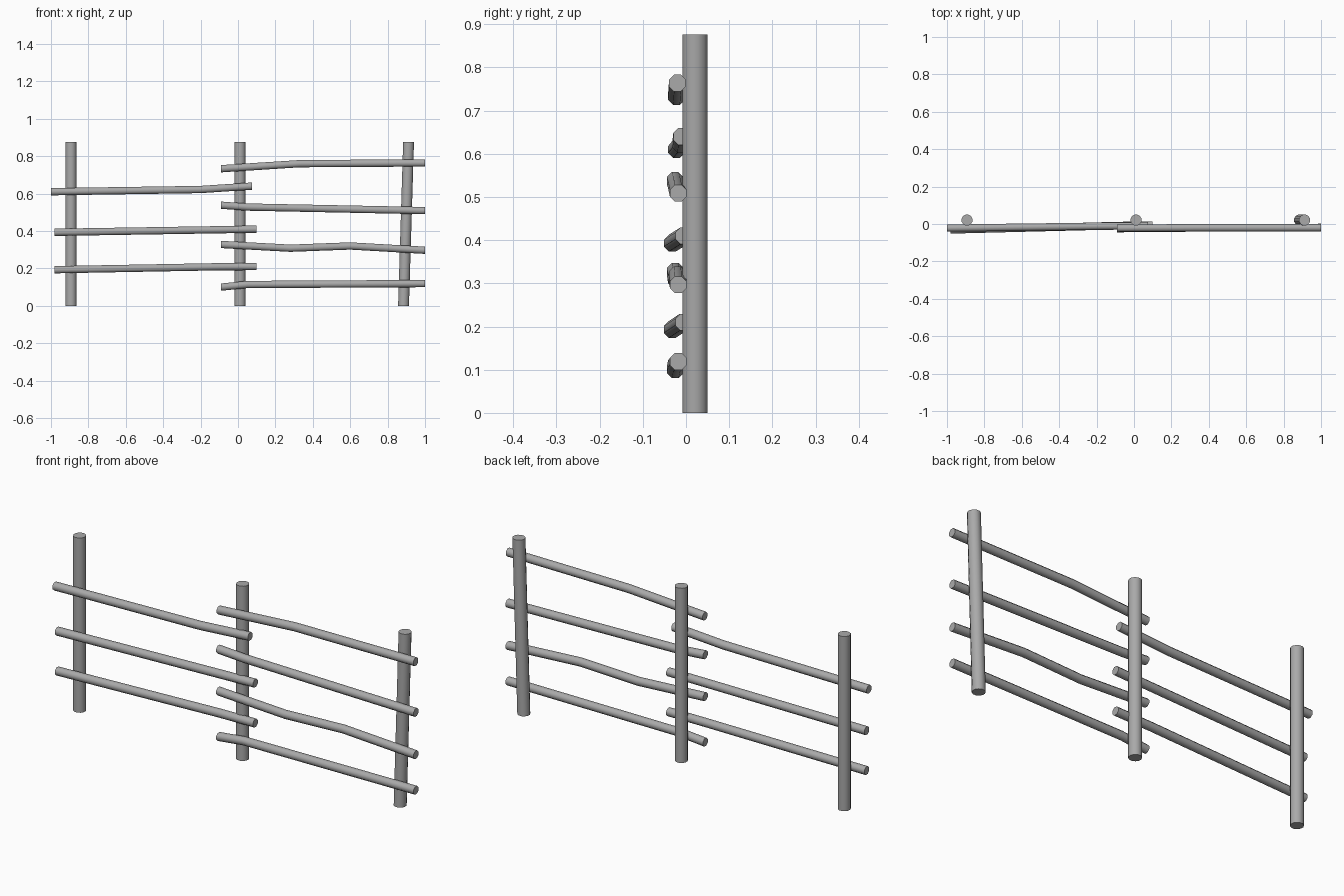
import bpy, bmesh, math
from mathutils import Vector

cube = bpy.data.objects.get("Cube")
if cube:
    bpy.data.objects.remove(cube, do_unlink=True)

GREY = (0.4, 0.4, 0.4, 1.0)
mat = bpy.data.materials.new("plain_grey")
mat.use_nodes = True
mat.diffuse_color = GREY
mat.node_tree.nodes["Principled BSDF"].inputs["Base Color"].default_value = GREY


def pole(name, points, radius, sides, u, v):
    """Capped tube through points, with its rings spanned by axes u and v."""
    bm = bmesh.new()
    u, v = Vector(u), Vector(v)
    angles = [2 * math.pi * (i + 0.5) / sides for i in range(sides)]
    rings = [[bm.verts.new(Vector(p) + radius * (math.cos(a) * u + math.sin(a) * v))
              for a in angles] for p in points]
    for lower, upper in zip(rings, rings[1:]):
        for i in range(sides):
            j = (i + 1) % sides
            bm.faces.new((lower[i], lower[j], upper[j], upper[i]))
    bm.faces.new(rings[0][::-1])
    bm.faces.new(rings[-1])
    bmesh.ops.recalc_face_normals(bm, faces=bm.faces)
    mesh = bpy.data.meshes.new(name)
    bm.to_mesh(mesh)
    bm.free()
    mesh.materials.append(mat)
    obj = bpy.data.objects.new(name, mesh)
    bpy.context.collection.objects.link(obj)
    bpy.ops.object.select_all(action="DESELECT")
    obj.select_set(True)
    bpy.context.view_layer.objects.active = obj
    bpy.ops.object.shade_smooth_by_angle(angle=math.radians(50))


# Upright posts: bottom x, top x
for name, x0, x1 in (("right_post", -0.893, -0.893),
                     ("middle_post", 0.011, 0.011),
                     ("left_post", 0.885, 0.912)):
    pole(name, [(x0, 0.021, 0), (x1, 0.021, 0.876)], 0.03, 12, (1, 0, 0), (0, 1, 0))

# Slightly crooked rails: (x, y, z) along each
rails = {
    "right_upper_rail": [(-1, -0.022, 0.61), (-0.2, -0.012, 0.622), (0.075, -0.01, 0.64)],
    "right_centre_rail": [(-0.98, -0.032, 0.393), (0.1, -0.005, 0.41)],
    "right_lower_rail": [(-0.98, -0.032, 0.193), (-0.1, -0.008, 0.209), (0.1, -0.005, 0.21)],
    "left_top_rail": [(-0.09, -0.022, 0.733), (0.33, -0.02, 0.76), (1, -0.02, 0.764)],
    "left_upper_rail": [(-0.09, -0.025, 0.538), (0.05, -0.022, 0.528), (1, -0.018, 0.509)],
    "left_centre_rail": [(-0.09, -0.025, 0.328), (0.28, -0.022, 0.308),
                         (0.6, -0.02, 0.32), (1, -0.018, 0.297)],
    "left_lower_rail": [(-0.09, -0.025, 0.1), (0.05, -0.022, 0.114), (1, -0.018, 0.119)],
}
for name, points in rails.items():
    pole(name, points, 0.021, 8, (0, 1, 0), (0, 0, 1))
